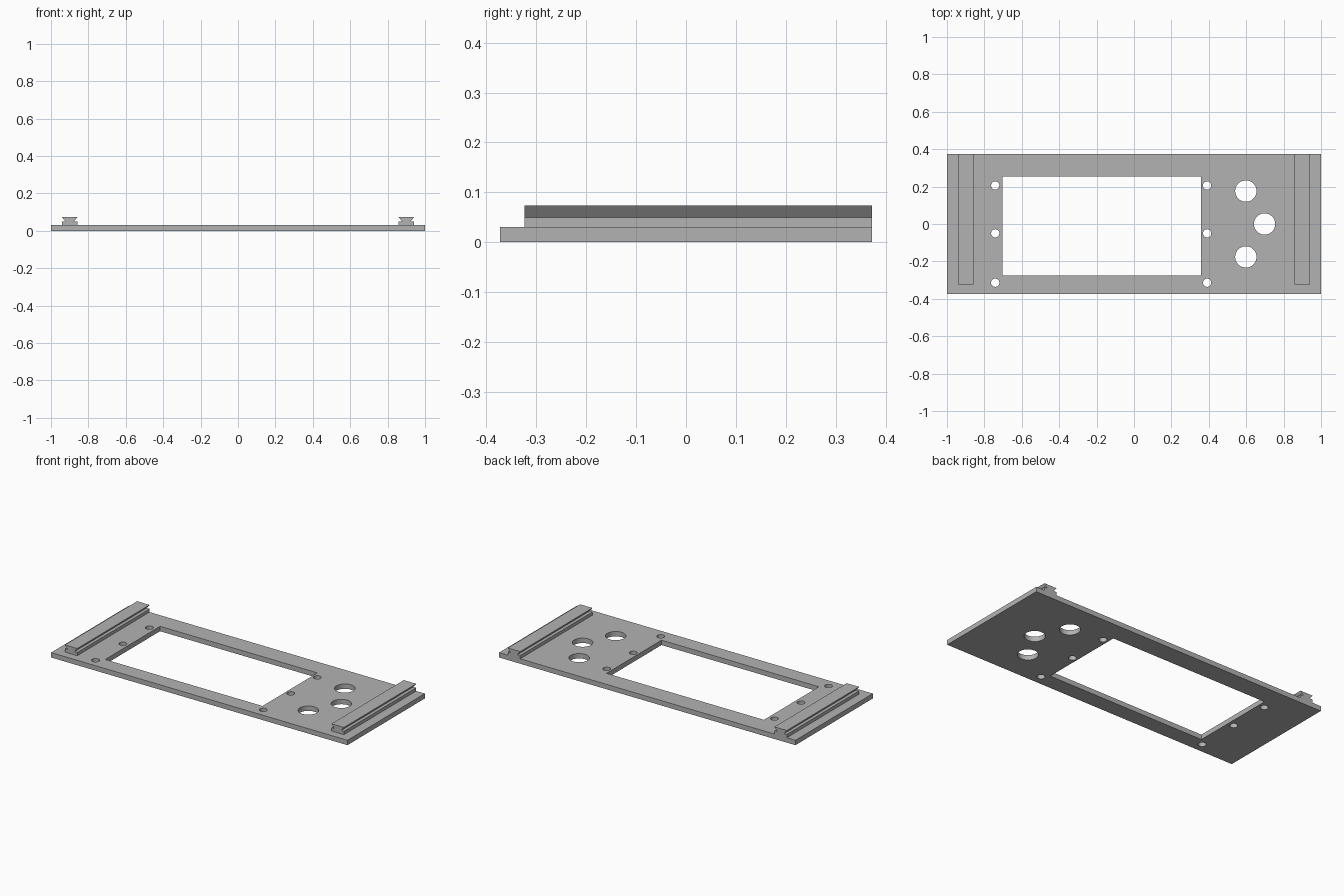
import bpy
import bmesh
import math
from mathutils import Matrix, Vector

cube = bpy.data.objects.get("Cube")
if cube:
    bpy.data.objects.remove(cube, do_unlink=True)

grey = bpy.data.materials.new("plain grey")
grey.use_nodes = True
grey.diffuse_color = (0.45, 0.45, 0.45, 1)
grey.node_tree.nodes["Principled BSDF"].inputs["Base Color"].default_value = grey.diffuse_color

PLATE_TOP = 0.03
HALF_DEPTH = 0.373


def make_object(name, bm):
    bmesh.ops.recalc_face_normals(bm, faces=bm.faces)
    mesh = bpy.data.meshes.new(name)
    bm.to_mesh(mesh)
    bm.free()
    mesh.materials.append(grey)
    obj = bpy.data.objects.new(name, mesh)
    bpy.context.collection.objects.link(obj)
    return obj


def add_box(bm, low, high):
    low, high = Vector(low), Vector(high)
    matrix = Matrix.Translation((low + high) / 2) @ Matrix.Diagonal((*(high - low), 1))
    bmesh.ops.create_cube(bm, size=1, matrix=matrix)


def add_hole(bm, x, y, radius):
    bmesh.ops.create_cone(bm, cap_ends=True, segments=48, radius1=radius, radius2=radius,
                          depth=0.2, matrix=Matrix.Translation((x, y, 0)))


# Flat panel
bm = bmesh.new()
add_box(bm, (-1, -HALF_DEPTH, 0), (1, HALF_DEPTH, PLATE_TOP))
panel = make_object("panel", bm)

# Cutter: display window, six screw holes, three button holes
bm = bmesh.new()
add_box(bm, (-0.704, -0.275, -0.1), (0.358, 0.254, 0.1))
for x in (-0.742, 0.391):
    for y in (-0.314, -0.05, 0.206):
        add_hole(bm, x, y, 0.022)
for x, y in ((0.598, 0.176), (0.698, 0), (0.598, -0.176)):
    add_hole(bm, x, y, 0.057)
cutter = make_object("panel_cutter", bm)
cutter.hide_render = True

cut = panel.modifiers.new("openings", "BOOLEAN")
cut.operation = "DIFFERENCE"
cut.solver = "EXACT"
cut.object = cutter
bpy.context.view_layer.objects.active = panel
panel.select_set(True)
bpy.ops.object.modifier_apply(modifier=cut.name)
bpy.data.objects.remove(cutter, do_unlink=True)
bpy.ops.object.shade_smooth_by_angle(angle=math.radians(30))

# Dovetail rails: a square foot with a flared top, extruded front to back
half_profile = [(0.042, PLATE_TOP), (0.042, 0.05), (0.023, 0.05), (0.042, 0.074)]
profile = half_profile + [(-x, z) for x, z in reversed(half_profile)]
for name, centre in (("right_rail", -0.9), ("left_rail", 0.9)):
    bm = bmesh.new()
    end = bm.faces.new([bm.verts.new((centre + x, -0.324, z)) for x, z in profile])
    extruded = bmesh.ops.extrude_face_region(bm, geom=[end], use_keep_orig=True)
    moved = [v for v in extruded["geom"] if isinstance(v, bmesh.types.BMVert)]
    bmesh.ops.translate(bm, verts=moved, vec=(0, 0.324 + HALF_DEPTH, 0))
    make_object(name, bm)
